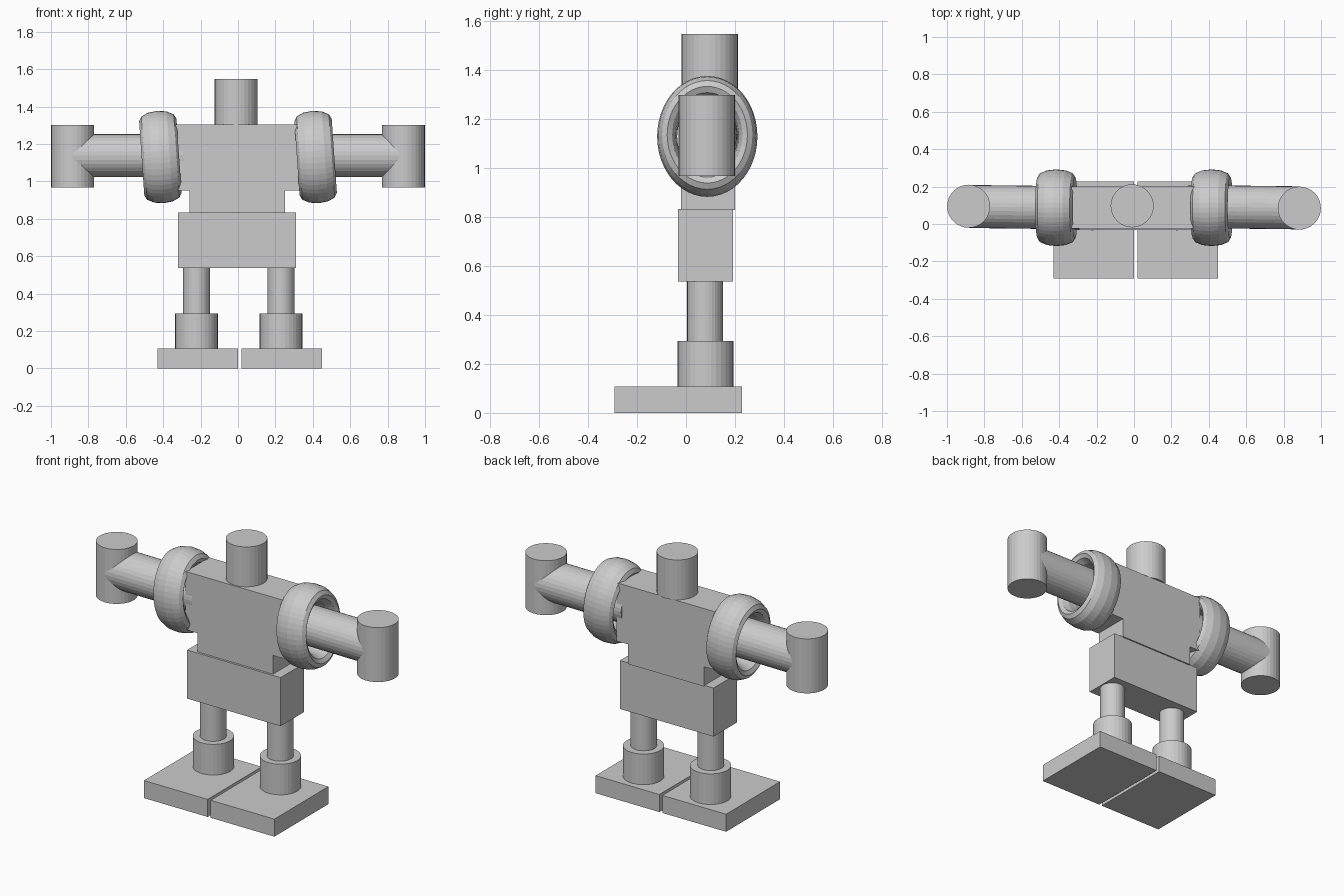
import bpy
from math import radians

if "Cube" in bpy.data.objects:
    bpy.data.objects.remove(bpy.data.objects["Cube"])


def box(name, x0, x1, y0, y1, z0, z1):
    bpy.ops.mesh.primitive_cube_add(
        size=1, location=((x0 + x1) / 2, (y0 + y1) / 2, (z0 + z1) / 2))
    ob = bpy.context.object
    ob.name = name
    ob.scale = (x1 - x0, y1 - y0, z1 - z0)
    return ob


def cylinder(name, loc, radius, length, rot=(0, 0, 0)):
    bpy.ops.mesh.primitive_cylinder_add(
        vertices=32, radius=radius, depth=length, location=loc, rotation=rot)
    ob = bpy.context.object
    ob.name = name
    return ob


def upright(name, x, y, radius, z0, z1):
    return cylinder(name, (x, y, (z0 + z1) / 2), radius, z1 - z0)


# Body
box("chest", -0.335, 0.33, -0.025, 0.20, 0.95, 1.305)
box("waist", -0.26, 0.25, -0.02, 0.20, 0.83, 1.0)
box("hips", -0.32, 0.31, -0.033, 0.192, 0.537, 0.833)
upright("head", -0.01, 0.097, 0.115, 1.305, 1.548)

for side, s in (("left", -1), ("right", 1)):
    # Arm, upright hand and tilted oval shoulder ring
    cylinder(side + "_arm", (s * 0.585, 0.09, 1.137), 0.115, 0.59,
             (0, radians(90), radians(-0.7)))
    upright(side + "_hand", s * 0.884, 0.09 - 0.005 * s, 0.115, 0.968, 1.3)
    bpy.ops.mesh.primitive_torus_add(
        major_segments=48, minor_segments=12, major_radius=1, minor_radius=0.25,
        location=(s * 0.415, 0.087, 1.13),
        rotation=(0, radians(86), 0))
    ring = bpy.context.object
    ring.name = side + "_shoulder_ring"
    ring.scale = (0.198, 0.164, 0.4)

    # Leg, ankle and flat foot
    x = 0.004 + s * 0.226
    upright(side + "_leg", x, 0.078, 0.073, 0.28, 0.545)
    upright(side + "_ankle", x, 0.08, 0.114, 0.1, 0.294)
    a, b = sorted((0.01 + s * 0.01, 0.01 + s * 0.44))
    box(side + "_foot", a, b, -0.292, 0.228, 0, 0.107)

# The ring tilt leans both tops towards -x
for side in ("left", "right"):
    bpy.data.objects[side + "_shoulder_ring"].rotation_euler = (0, radians(-94), 0)
